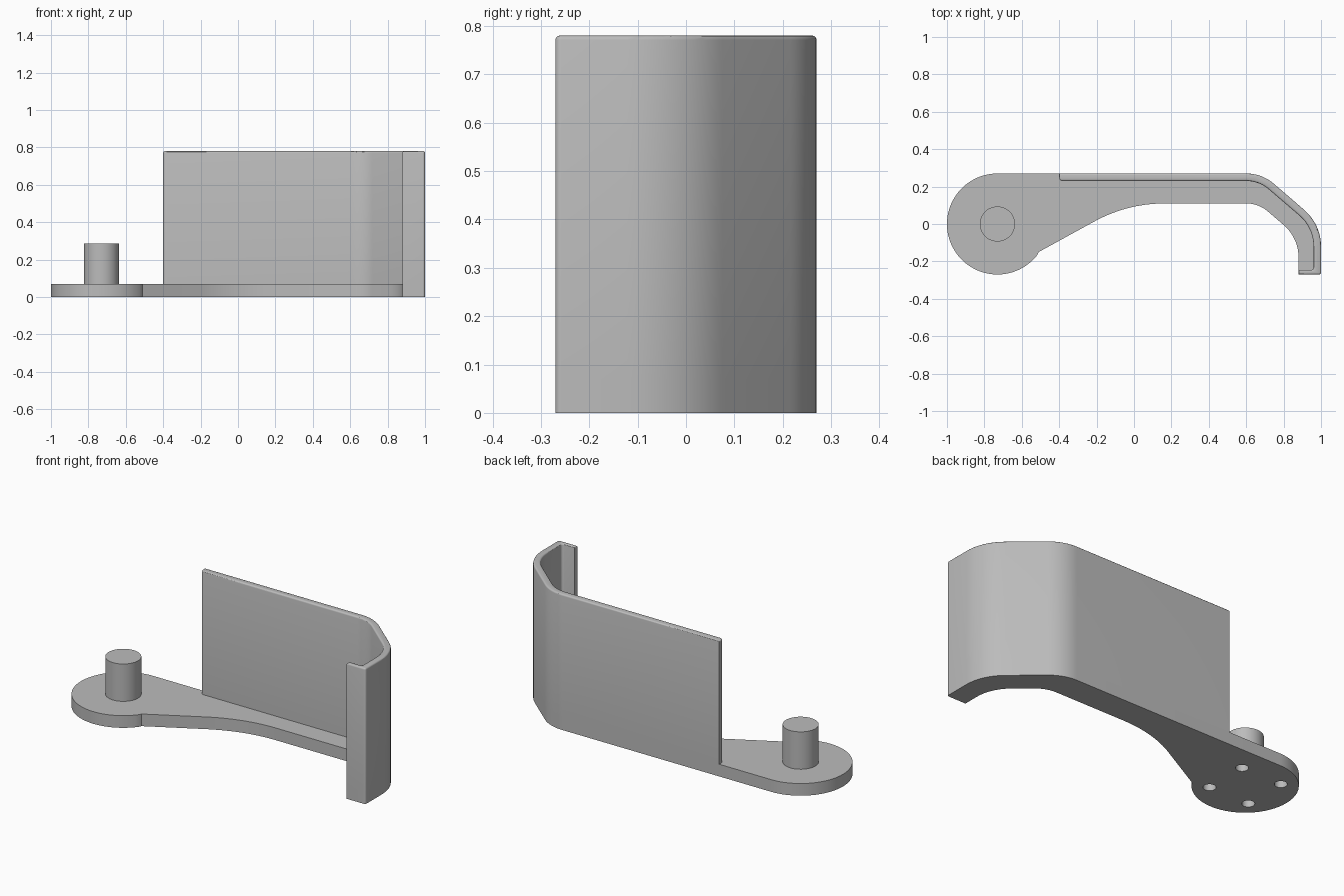
import bpy, bmesh
from math import radians, cos, sin, tan, pi
from mathutils import Vector

if "Cube" in bpy.data.objects:
    bpy.data.objects.remove(bpy.data.objects["Cube"])

grey = bpy.data.materials.new("plain grey")
grey.use_nodes = True
grey.diffuse_color = (0.5, 0.5, 0.5, 1)
grey.node_tree.nodes["Principled BSDF"].inputs["Base Color"].default_value = (0.5, 0.5, 0.5, 1)

PLATE, TOP = 0.07, 0.78
PIVOT = Vector((-0.73, 0))


def rounded(corners, steps=12):
    """Outline through (x, y, fillet radius) corners."""
    out = []
    for i, (x, y, r) in enumerate(corners):
        p = Vector((x, y))
        if r == 0:
            out.append(p)
            continue
        a = (Vector(corners[i - 1][:2]) - p).normalized()
        b = (Vector(corners[(i + 1) % len(corners)][:2]) - p).normalized()
        half = a.angle(b) / 2
        centre = p + (a + b).normalized() * r / sin(half)
        start, end = p + a * r / tan(half) - centre, p + b * r / tan(half) - centre
        for k in range(steps + 1):
            t = k / steps
            sweep = pi - 2 * half
            out.append(centre + (start * sin((1 - t) * sweep) + end * sin(t * sweep)) / sin(sweep))
    return out


def prism(name, outline, z0, z1, bevel=0):
    """Extruded outline, optionally with a rounded top rim."""
    bm = bmesh.new()
    base = bm.faces.new([bm.verts.new((p.x, p.y, z0)) for p in outline])
    top = bmesh.ops.extrude_face_region(bm, geom=[base])["geom"]
    bmesh.ops.translate(bm, vec=(0, 0, z1 - z0), verts=[v for v in top if isinstance(v, bmesh.types.BMVert)])
    if not any(f is base for f in bm.faces):
        bm.faces.new([v for v in bm.verts if v.co.z < z0 + 1e-5])
    bmesh.ops.recalc_face_normals(bm, faces=bm.faces)
    if bevel:
        rim = [e for e in bm.edges if all(v.co.z > z1 - 1e-5 for v in e.verts)]
        bmesh.ops.bevel(bm, geom=rim, offset=bevel, segments=3, profile=0.5, affect='EDGES')
    mesh = bpy.data.meshes.new(name)
    bm.to_mesh(mesh)
    bm.free()
    mesh.materials.append(grey)
    obj = bpy.data.objects.new(name, mesh)
    bpy.context.collection.objects.link(obj)
    return obj


def smooth(obj):
    bpy.ops.object.select_all(action='DESELECT')
    obj.select_set(True)
    bpy.context.view_layer.objects.active = obj
    bpy.ops.object.shade_smooth_by_angle(angle=radians(30))


def circle(centre, r, n, a0=0, a1=360):
    return [centre + r * Vector((cos(t), sin(t)))
            for t in (radians(a0 + (a1 - a0) * k / n) for k in range(n))]


# Outer bend shared by the plate and the wall
bend = [(1, -0.27, 0.012), (1, -0.002, 0.26), (0.684, 0.27, 0.225)]

# Base plate: round pivot end, tapering neck and hooked arm
arm = rounded([(-0.51, -0.15, 0), (-0.036, 0.11, 0.78), (0.666, 0.11, 0.177),
               (0.88, -0.074, 0.23), (0.88, -0.27, 0)] + bend + [(-0.73, 0.27, 0)])
plate = prism("base_plate", arm[:-1] + circle(PIVOT, 0.27, 64, 90, 326), 0, PLATE)

# Blind screw holes under the pivot end
for k in range(4):
    spot = circle(PIVOT, 0.18, 4, 45, 405)[k]
    cutter = prism("hole_cutter", circle(spot, 0.033, 24), -0.05, 0.045)
    cutter.hide_render = True
    mod = plate.modifiers.new("hole", 'BOOLEAN')
    mod.operation, mod.solver, mod.object = 'DIFFERENCE', 'EXACT', cutter
    bpy.context.view_layer.objects.active = plate
    bpy.ops.object.modifier_apply(modifier=mod.name)
    bpy.data.objects.remove(cutter)
smooth(plate)

# Upright wall following the outer edge, with an inward lip at the hooked end
wall = rounded([(0.88, -0.27, 0)] + bend + [(-0.4, 0.27, 0), (-0.4, 0.23, 0.018),
               (0.669, 0.23, 0.185), (0.96, -0.02, 0.22), (0.96, -0.245, 0.012), (0.88, -0.245, 0)])
smooth(prism("wall", wall, PLATE, TOP, 0.009))

# Pivot pin
smooth(prism("pivot_pin", circle(PIVOT, 0.094, 48), PLATE, 0.285))
